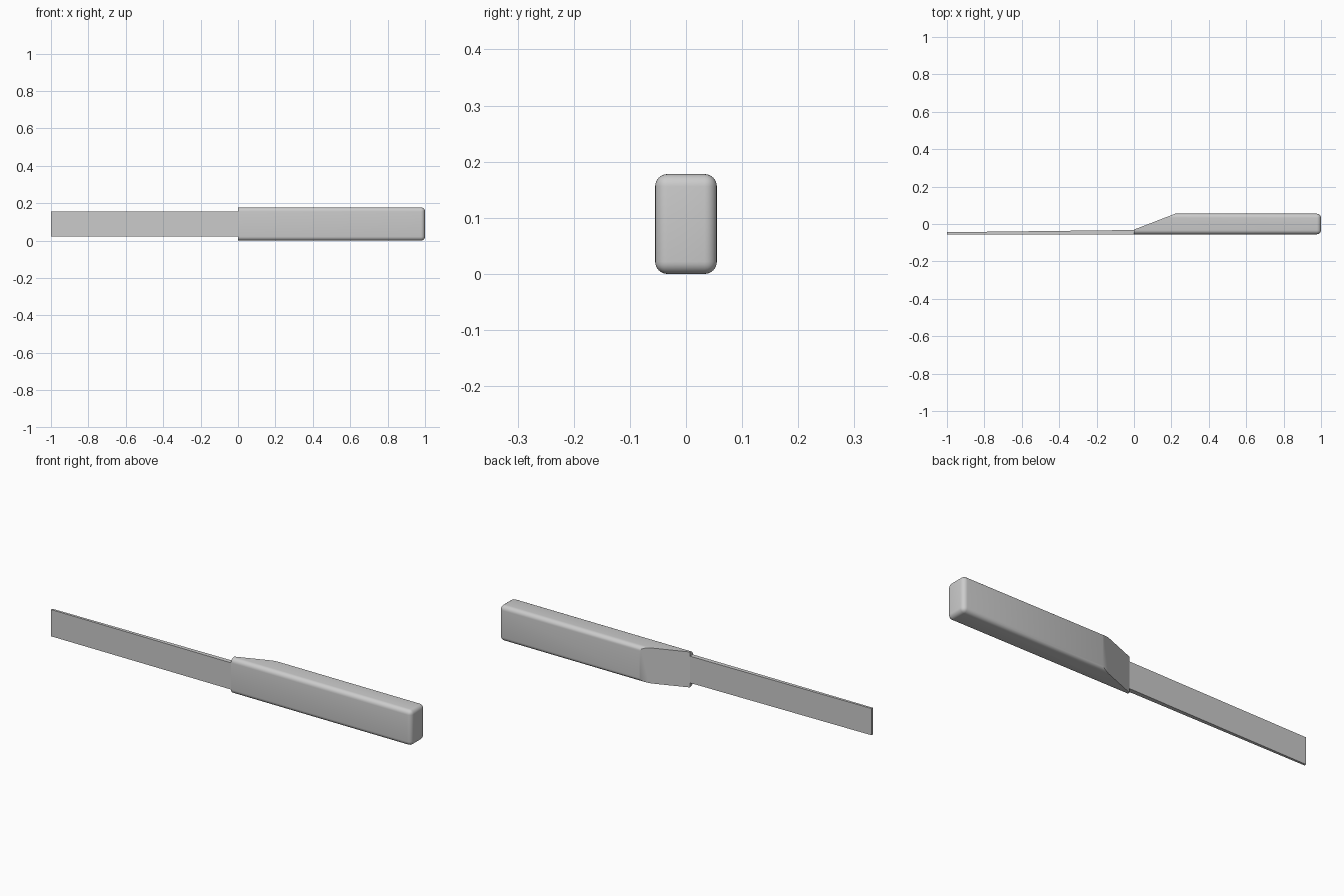
import bpy
import bmesh
from mathutils import Vector

cube = bpy.data.objects.get("Cube")
if cube:
    bpy.data.objects.remove(cube, do_unlink=True)

LENGTH, DEPTH, HEIGHT = 1.0, 0.11, 0.178
RADIUS = 0.022
FRONT = -DEPTH / 2

gray = bpy.data.materials.new("plain gray")
gray.use_nodes = True
color = (0.6, 0.6, 0.6, 1)
gray.diffuse_color = color
gray.node_tree.nodes["Principled BSDF"].inputs["Base Color"].default_value = color


def add_object(name, bm):
    bmesh.ops.recalc_face_normals(bm, faces=bm.faces)
    mesh = bpy.data.meshes.new(name)
    bm.to_mesh(mesh)
    bm.free()
    obj = bpy.data.objects.new(name, mesh)
    bpy.context.collection.objects.link(obj)
    mesh.materials.append(gray)
    bpy.ops.object.select_all(action="DESELECT")
    obj.select_set(True)
    bpy.context.view_layer.objects.active = obj
    bpy.ops.object.shade_smooth_by_angle(angle=0.45)
    return obj


def slice_off(bm, point, normal):
    """Cut away everything on the normal side and close the opening."""
    geom = bm.verts[:] + bm.edges[:] + bm.faces[:]
    cut = bmesh.ops.bisect_plane(bm, geom=geom, plane_co=point, plane_no=normal,
                                 clear_outer=True)["geom_cut"]
    rim = [e for e in cut if isinstance(e, bmesh.types.BMEdge)]
    bmesh.ops.contextual_create(bm, geom=rim)


# Handle: rounded bar, squared off at the blade end and chamfered at the back
bm = bmesh.new()
bmesh.ops.create_cube(bm, size=1)
bmesh.ops.scale(bm, verts=bm.verts, vec=(LENGTH + 0.1, DEPTH, HEIGHT))
bmesh.ops.translate(bm, verts=bm.verts, vec=((LENGTH - 0.1) / 2, 0, HEIGHT / 2))
bmesh.ops.bevel(bm, geom=bm.edges[:], offset=RADIUS, segments=6, profile=0.5,
                affect="EDGES")
slice_off(bm, Vector((0, 0, 0)), Vector((-1, 0, 0)))
slope = Vector((0.22, DEPTH / 2 + 0.03, 0))
slice_off(bm, Vector((0, -0.03, 0)), Vector((-slope.y, slope.x, 0)))
add_object("handle", bm)

# Blade: flat front, back tapering toward the tip
bm = bmesh.new()
outline = [(0, FRONT), (-1, FRONT), (-1, -0.044), (0, -0.032)]
base = bm.faces.new([bm.verts.new((x, y, RADIUS)) for x, y in outline])
top = bmesh.ops.extrude_face_region(bm, geom=[base])["geom"]
bmesh.ops.translate(bm, verts=[v for v in top if isinstance(v, bmesh.types.BMVert)],
                    vec=(0, 0, HEIGHT - 2 * RADIUS))
add_object("blade", bm)
